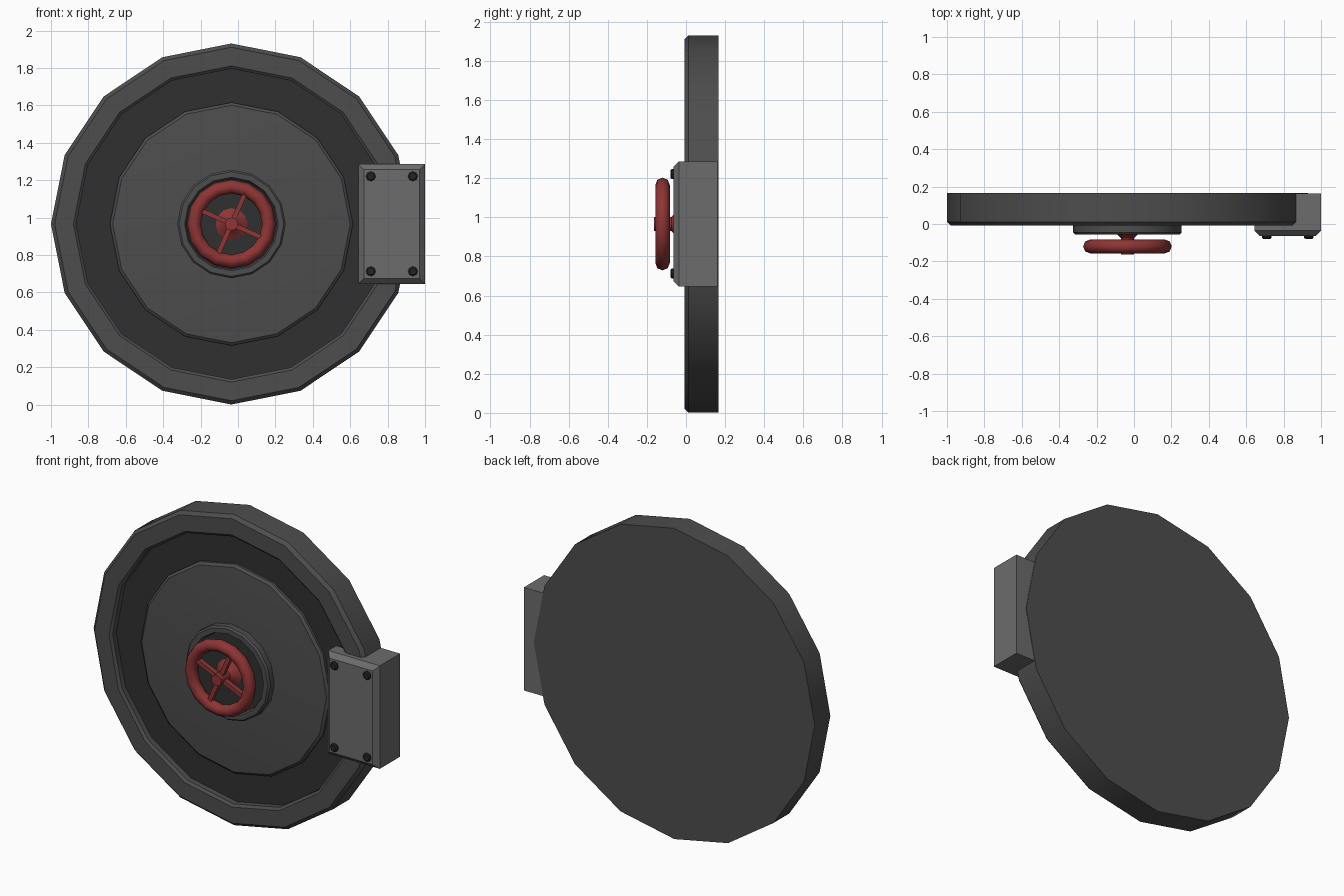
import bpy, bmesh, math
from mathutils import Matrix, Vector

if "Cube" in bpy.data.objects:
    bpy.data.objects.remove(bpy.data.objects["Cube"])

CX, CZ = -0.035, 0.966


def material(name, rgb):
    m = bpy.data.materials.new(name)
    m.diffuse_color = (*rgb, 1)
    m.use_nodes = True
    m.node_tree.nodes["Principled BSDF"].inputs["Base Color"].default_value = m.diffuse_color
    return m


IRON = material("dark grey iron", (0.075, 0.075, 0.075))
GROOVE = material("charcoal", (0.03, 0.03, 0.03))
STEEL = material("mid grey steel", (0.15, 0.15, 0.15))
RED = material("red paint", (0.27, 0.035, 0.035))
BLACK = material("black bolt", (0.018, 0.018, 0.018))


def finish(name, bm, mat, smooth=None):
    bmesh.ops.recalc_face_normals(bm, faces=bm.faces)
    me = bpy.data.meshes.new(name)
    bm.to_mesh(me)
    bm.free()
    ob = bpy.data.objects.new(name, me)
    bpy.context.collection.objects.link(ob)
    me.materials.append(mat)
    if smooth:
        bpy.ops.object.select_all(action='DESELECT')
        ob.select_set(True)
        bpy.context.view_layer.objects.active = ob
        bpy.ops.object.shade_smooth_by_angle(angle=math.radians(smooth))
    return ob


def lathe(name, profile, mat, n=16, closed=False, smooth=32, cx=CX, cz=CZ):
    """Spin (radius, y) points about the y axis through (cx, cz)."""
    bm = bmesh.new()
    rings = []
    for r, y in profile:
        if r == 0:
            rings.append([bm.verts.new((cx, y, cz))] * n)
        else:
            rings.append([bm.verts.new((cx + r * math.cos(2 * math.pi * i / n), y,
                                        cz + r * math.sin(2 * math.pi * i / n))) for i in range(n)])
    pairs = list(zip(rings, rings[1:]))
    if closed:
        pairs.append((rings[-1], rings[0]))
    for a, b in pairs:
        for i in range(n):
            j = (i + 1) % n
            quad = list(dict.fromkeys([a[i], a[j], b[j], b[i]]))
            bm.faces.new(quad)
    return finish(name, bm, mat, smooth)


# Outer frame with a closed back, and the dark groove inside it
lathe("outer_frame", [(0, 0.165), (0.965, 0.165), (0.965, 0.012), (0.945, -0.008),
                      (0.845, -0.008), (0.83, 0.005), (0.83, 0.05)], IRON)
lathe("groove_floor", [(0.83, 0.04), (0.63, 0.04)], GROOVE)

# Gently domed door plate and the hub collar with its dark recess
lathe("door_plate", [(0.65, 0.045), (0.65, 0.025), (0.635, 0.012), (0.45, -0.003), (0.2, -0.01), (0, -0.01)], IRON)
lathe("hub_collar", [(0.29, 0.0), (0.29, -0.045), (0.28, -0.056), (0.25, -0.056), (0.24, -0.03)], IRON)
lathe("hub_recess", [(0.245, -0.035), (0, -0.035)], GROOVE)

# Red hand wheel: rim, spindle and four spokes
rim = [(0.2 + 0.037 * math.cos(a), -0.12 + 0.037 * math.sin(a))
       for a in [math.pi * k / 4 for k in range(8)]]
lathe("wheel_rim", rim, RED, closed=True, smooth=60)
lathe("wheel_spindle", [(0.085, -0.035), (0.06, -0.05), (0.035, -0.075), (0.035, -0.163), (0, -0.163)], RED, n=12)
bm = bmesh.new()
for k in range(4):
    m = (Matrix.Translation((CX, -0.12, CZ)) @ Matrix.Rotation(-math.radians(66 + 90 * k), 4, 'Y')
         @ Matrix.Translation((0.1, 0, 0)) @ Matrix.Diagonal((0.17, 0.03, 0.026, 1)))
    bmesh.ops.create_cube(bm, size=1, matrix=m)
finish("wheel_spokes", bm, RED)

# Hinge block with chamfered front edges
bm = bmesh.new()
bmesh.ops.create_cube(bm, size=1, matrix=Matrix.Translation((0.8225, 0.0485, 0.966))
                      @ Matrix.Diagonal((0.355, 0.227, 0.64, 1)))
front = [f for f in bm.faces if f.normal.y < -0.9][0]
bmesh.ops.bevel(bm, geom=list(front.edges), offset=0.029, segments=1, affect='EDGES')
finish("hinge_block", bm, STEEL)

# Four bolts on the block
for x in (0.71, 0.935):
    for z in (0.713, 1.221):
        lathe("hinge_bolt", [(0.026, -0.06), (0.026, -0.073), (0.019, -0.079), (0, -0.079)],
              BLACK, n=8, smooth=None, cx=x, cz=z)
